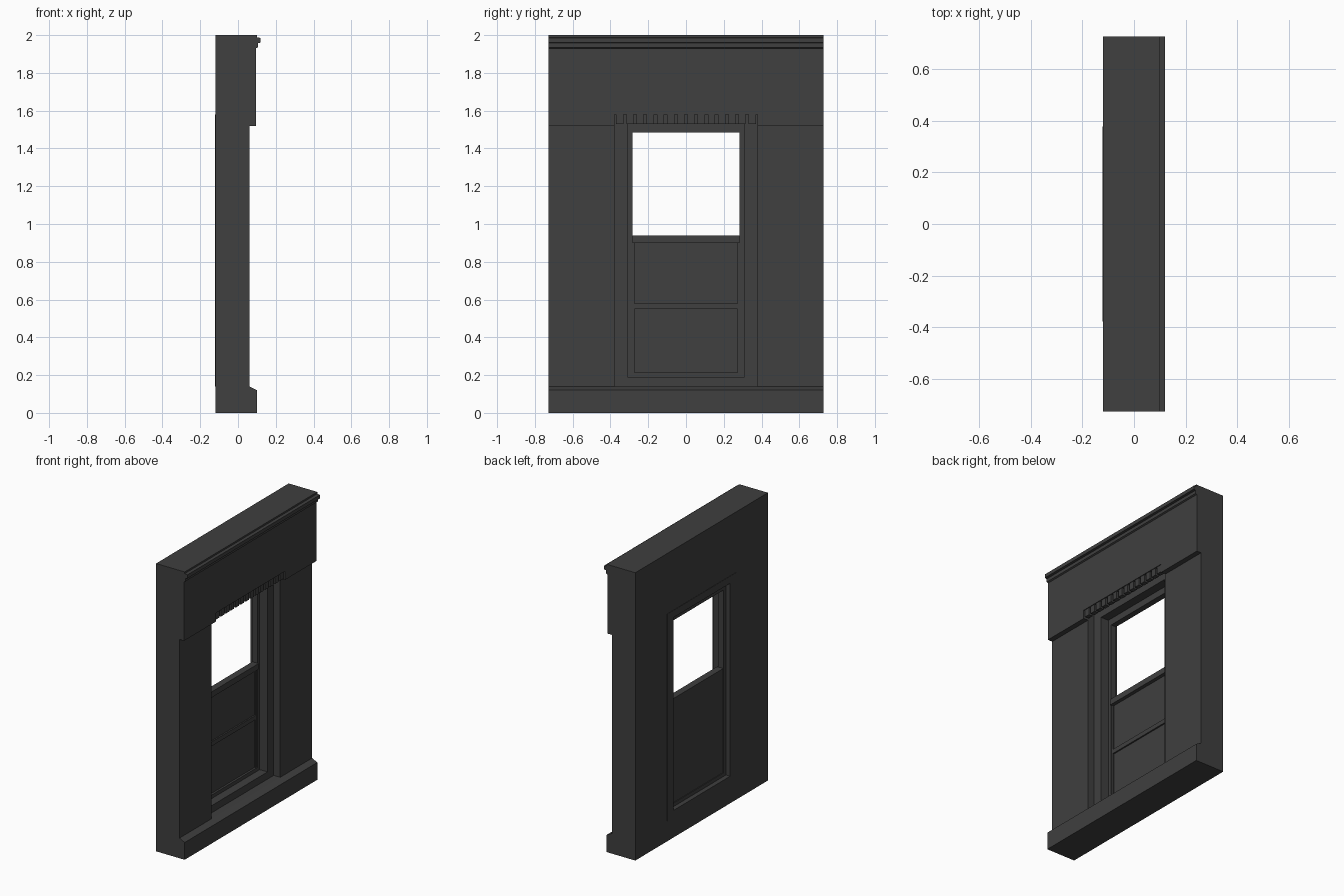
import bpy
import bmesh

cube = bpy.data.objects.get("Cube")
if cube:
    bpy.data.objects.remove(cube, do_unlink=True)

stone = bpy.data.materials.new("dark grey stone")
stone.use_nodes = True
colour = (0.05, 0.05, 0.05, 1)
stone.diffuse_color = colour
stone.node_tree.nodes["Principled BSDF"].inputs["Base Color"].default_value = colour

BACK = -0.12
HALF = 0.728   # half the wall width
BAY = 0.378    # half the window bay width
JAMB = 0.31    # half the clear opening in the casing
SASH = 0.283   # half the glazed width


def extrude(name, outline, y0, y1):
    """Extrude an outline of (x, z) points along the wall."""
    bm = bmesh.new()
    face = bm.faces.new([bm.verts.new((x, y0, z)) for x, z in outline])
    grown = bmesh.ops.extrude_face_region(bm, geom=[face])["geom"]
    verts = [v for v in grown if isinstance(v, bmesh.types.BMVert)]
    bmesh.ops.translate(bm, verts=verts, vec=(0, y1 - y0, 0))
    bmesh.ops.recalc_face_normals(bm, faces=bm.faces)
    mesh = bpy.data.meshes.new(name)
    bm.to_mesh(mesh)
    bm.free()
    mesh.materials.append(stone)
    obj = bpy.data.objects.new(name, mesh)
    bpy.context.collection.objects.link(obj)
    return obj


def box(name, x0, x1, y0, y1, z0, z1):
    return extrude(name, [(x0, z0), (x1, z0), (x1, z1), (x0, z1)], y0, y1)


def frame(name, x0, x1, outer, inner, z0, z1, low, high):
    """Four bars around an opening."""
    box(name + "_left", x0, x1, inner, outer, z0, z1)
    box(name + "_right", x0, x1, -outer, -inner, z0, z1)
    box(name + "_bottom", x0, x1, -inner, inner, z0, low)
    box(name + "_top", x0, x1, -inner, inner, high, z1)


# Plinth with a sloped top, and the two piers
extrude("plinth", [(BACK, 0), (0.1, 0), (0.1, 0.12), (0.06, 0.14), (BACK, 0.14)],
        -HALF, HALF)
box("left_pier", BACK, 0.06, BAY, HALF, 0.14, 1.58)
box("right_pier", BACK, 0.06, -HALF, -BAY, 0.14, 1.58)

# Header wall with its moulded cornice
extrude("header", [(BACK, 1.58), (0.095, 1.58), (0.095, 1.93), (0.105, 1.935),
                   (0.105, 1.957), (0.12, 1.96), (0.12, 1.985), (0.1, 1.988),
                   (0.1, 2), (BACK, 2)], -HALF, HALF)
box("left_header_drop", 0.06, 0.095, BAY, HALF, 1.52, 1.58)
box("right_header_drop", 0.06, 0.095, -HALF, -BAY, 1.52, 1.58)

# Row of dentils hanging over the bay
count = 14
step = 2 * BAY / count
for i in range(count):
    y = -BAY + i * step
    box("dentil", 0.06, 0.09, y + 0.008, y + step - 0.008, 1.53, 1.58)

# Window casing and the stops inside it
frame("casing", BACK - 0.002, 0.01, BAY, JAMB, 0.14, 1.58, 0.19, 1.53)
frame("stop", -0.09, -0.05, JAMB, SASH, 0.19, 1.53, 0.215, 1.485)

# Lower sash: closed panels between rails
box("lower_panel", -0.085, -0.065, -SASH, SASH, 0.215, 0.92)
box("middle_rail", -0.07, -0.055, -SASH, SASH, 0.55, 0.58)
box("meeting_rail", -0.088, -0.04, -SASH, SASH, 0.9, 0.94)
for side in (-1, 1):
    y = side * (SASH - 0.005)
    box("sash_stile", -0.07, -0.055, y - 0.005, y + 0.005, 0.215, 0.9)
